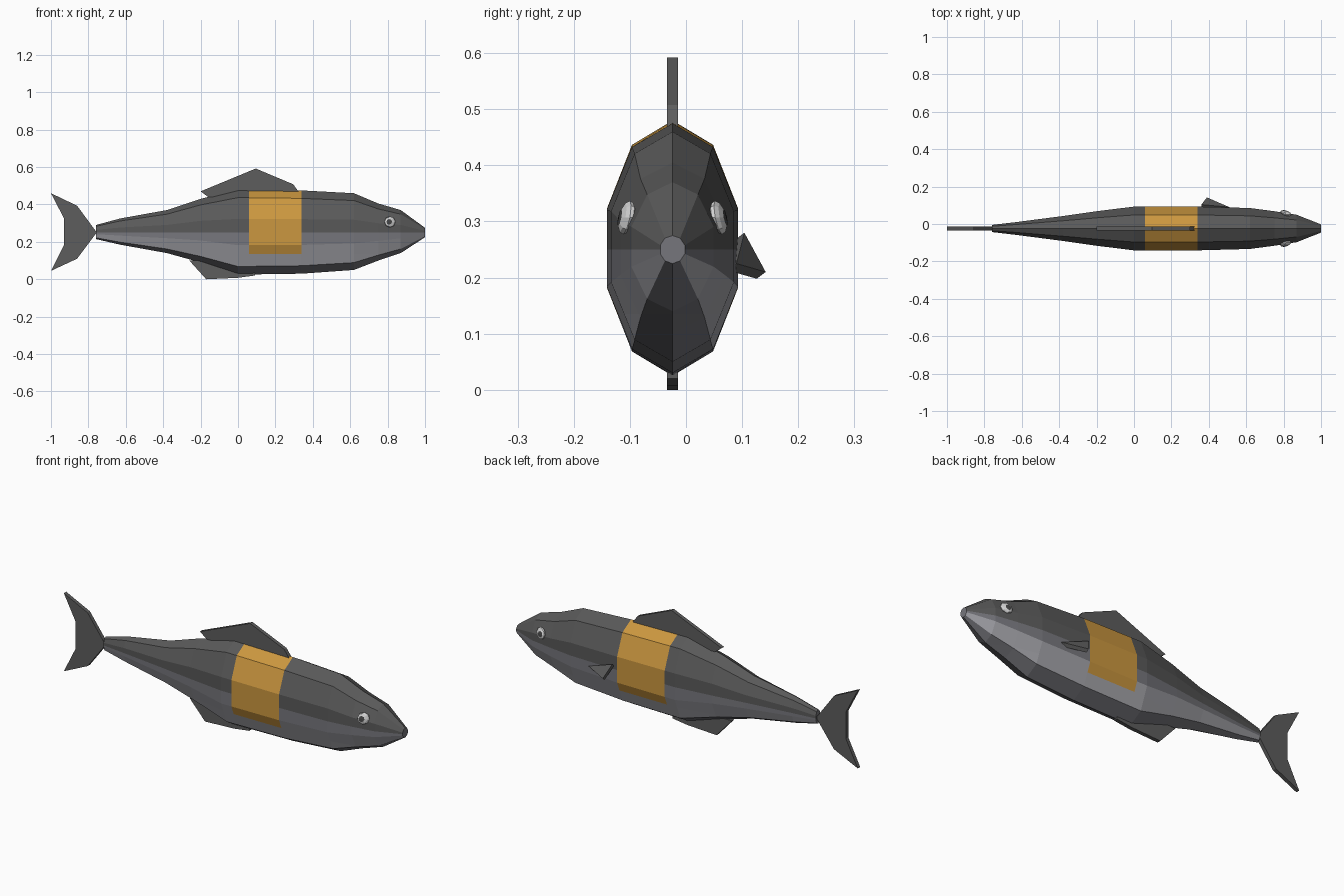
import bpy, bmesh, math
from mathutils import Vector

cube = bpy.data.objects.get("Cube")
if cube:
    bpy.data.objects.remove(cube, do_unlink=True)

MID_Y = -0.024


def material(name, color):
    m = bpy.data.materials.new(name)
    m.use_nodes = True
    m.diffuse_color = (*color, 1)
    bsdf = next(n for n in m.node_tree.nodes if n.type == 'BSDF_PRINCIPLED')
    bsdf.inputs["Base Color"].default_value = (*color, 1)
    bsdf.inputs["Roughness"].default_value = 0.8
    return m


back_grey = material("back grey", (0.10, 0.10, 0.10))
flank_grey = material("flank grey", (0.18, 0.18, 0.20))
belly_grey = material("belly grey", (0.38, 0.38, 0.41))
orange = material("orange band", (0.60, 0.31, 0.05))
fin_grey = material("fin grey", (0.11, 0.11, 0.11))
eye_white = material("eye white", (0.65, 0.65, 0.65))
pupil_dark = material("pupil dark", (0.06, 0.06, 0.06))


def make_object(name, bm, mats):
    bmesh.ops.recalc_face_normals(bm, faces=bm.faces)
    mesh = bpy.data.meshes.new(name)
    bm.to_mesh(mesh)
    bm.free()
    for m in mats:
        mesh.materials.append(m)
    ob = bpy.data.objects.new(name, mesh)
    bpy.context.collection.objects.link(ob)
    return ob


def slab(name, points, offset, mat):
    """Flat outline extruded along an offset vector."""
    bm = bmesh.new()
    face = bm.faces.new([bm.verts.new(p) for p in points])
    out = bmesh.ops.extrude_face_region(bm, geom=[face], use_keep_orig=True)
    verts = [g for g in out["geom"] if isinstance(g, bmesh.types.BMVert)]
    bmesh.ops.translate(bm, verts=verts, vec=offset)
    return make_object(name, bm, [mat])


# Body: ten-sided rings given as x, top z, bottom z, half width
stations = [
    (-0.76, 0.29, 0.215, 0.02), (-0.63, 0.325, 0.185, 0.036),
    (-0.38, 0.37, 0.14, 0.07), (-0.20, 0.43, 0.09, 0.097),
    (0.0, 0.48, 0.025, 0.123), (0.34, 0.475, 0.03, 0.123),
    (0.62, 0.46, 0.05, 0.115), (0.75, 0.405, 0.10, 0.097),
    (0.87, 0.37, 0.14, 0.077), (1.0, 0.275, 0.225, 0.023)]
bm = bmesh.new()
rings = []
for x, top, bottom, half in stations:
    ring = []
    for i in range(10):
        a = math.radians(90 + 36 * i)
        z = (top + bottom) / 2 + (top - bottom) / 2 * math.sin(a)
        ring.append(bm.verts.new((x, MID_Y + half * math.cos(a), z)))
    rings.append(ring)
for r0, r1 in zip(rings, rings[1:]):
    for i in range(10):
        j = (i + 1) % 10
        bm.faces.new((r0[i], r0[j], r1[j], r1[i]))
bm.faces.new(rings[0])
bm.faces.new(rings[-1])

# Cut the colour borders into the skin
for co, no in (((0.06, 0, 0), (1, 0, 0)), ((0.34, 0, 0), (1, 0, 0)),
               ((0, 0, 0.25), (0, 0, 1)), ((0, 0, 0.135), (0, 0, 1))):
    bmesh.ops.bisect_plane(bm, geom=bm.verts[:] + bm.edges[:] + bm.faces[:],
                           plane_co=co, plane_no=no, dist=0.0005)
bmesh.ops.recalc_face_normals(bm, faces=bm.faces)
bm.normal_update()
for f in bm.faces:
    c = f.calc_center_median()
    slope = f.normal.z / max(abs(f.normal.y), 0.01)
    if 0.06 < c.x < 0.34 and c.z > 0.135:
        f.material_index = 3
    elif abs(f.normal.x) > 0.95:
        f.material_index = 1
    elif c.z > 0.25:
        f.material_index = 0
    elif -1.1 < slope < -0.2:
        f.material_index = 2
    else:
        f.material_index = 1
make_object("body", bm, [back_grey, flank_grey, belly_grey, orange])

# Upright fins on the midline
fins = {
    "tail_fin": [(-0.755, 0.25), (-0.86, 0.393), (-1.0, 0.46), (-0.93, 0.325),
                 (-0.93, 0.185), (-1.0, 0.045), (-0.86, 0.11)],
    "dorsal_fin": [(-0.2, 0.47), (0.095, 0.592), (0.295, 0.508),
                   (0.33, 0.46), (0.0, 0.44), (-0.16, 0.44)],
    "belly_fin": [(-0.26, 0.1), (-0.17, 0.0), (0.0, 0.008),
                  (0.09, 0.02), (0.09, 0.05), (-0.1, 0.1)],
}
for name, outline in fins.items():
    slab(name, [(x, MID_Y - 0.01, z) for x, z in outline], (0, 0.02, 0), fin_grey)

# Side fin, on the left flank only
slab("side_fin", [(0.51, 0.09, 0.225), (0.36, 0.104, 0.28), (0.39, 0.142, 0.21)],
     (0, -0.016, -0.012), fin_grey)

# Eyes: flattened low spheres with a dark cap
for side, name in ((1, "left_eye"), (-1, "right_eye")):
    bm = bmesh.new()
    bmesh.ops.create_uvsphere(bm, u_segments=8, v_segments=6, radius=1)
    for f in bm.faces:
        f.material_index = 1 if f.calc_center_median().z > 0.8 and len(f.verts) == 3 else 0
    for v in bm.verts:
        p = v.co.copy()
        v.co = Vector((0.812 + 0.03 * p.x - 0.004 * p.z,
                       MID_Y + side * (0.082 + 0.014 * p.z - 0.006 * p.x - 0.006 * p.y),
                       0.307 + 0.03 * p.y))
    make_object(name, bm, [eye_white, pupil_dark])
